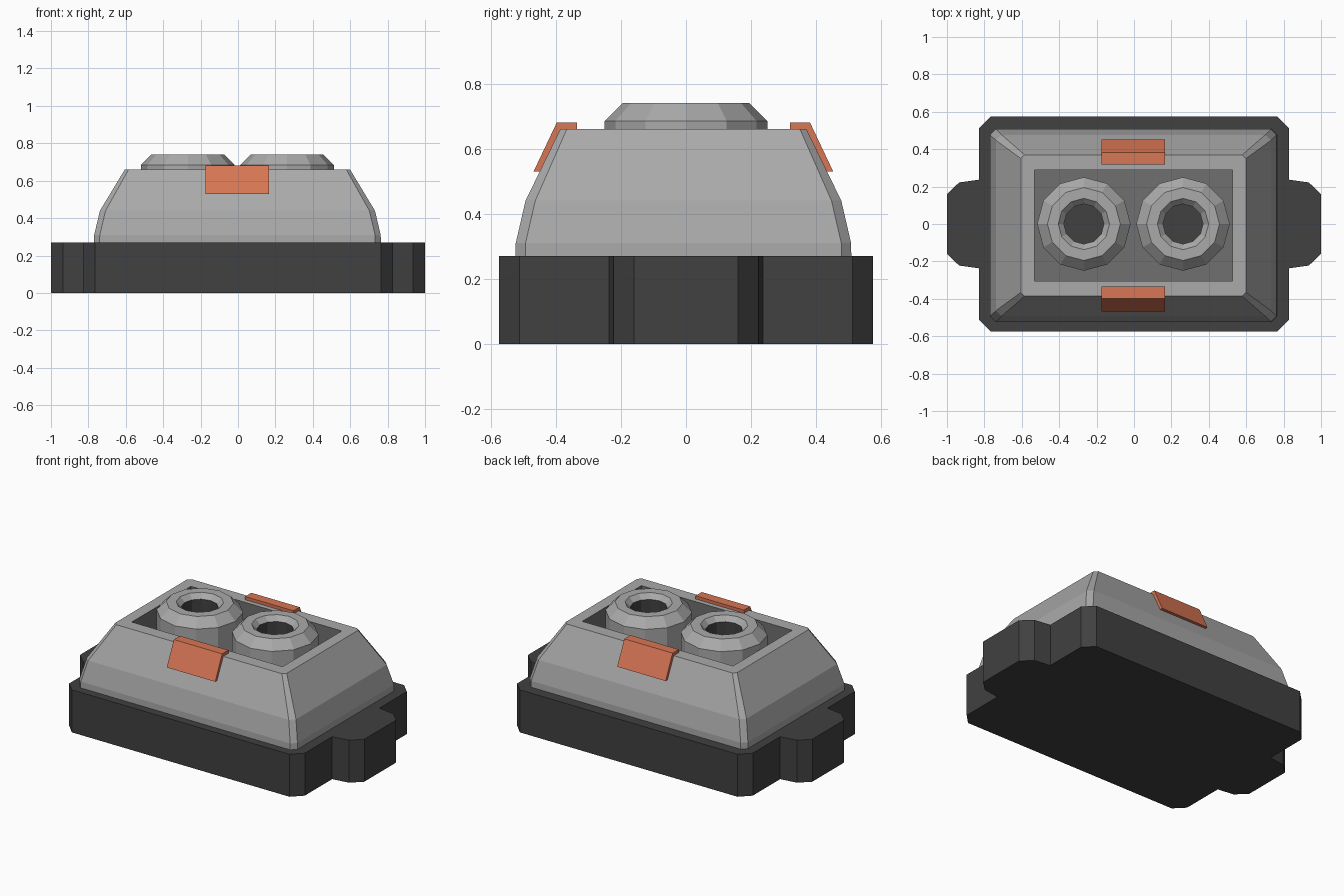
import bpy, bmesh, math

if "Cube" in bpy.data.objects:
    bpy.data.objects.remove(bpy.data.objects["Cube"])


def material(name, color):
    m = bpy.data.materials.new(name)
    m.diffuse_color = (*color, 1)
    m.use_nodes = True
    m.node_tree.nodes["Principled BSDF"].inputs["Base Color"].default_value = m.diffuse_color
    return m


DARK = material("charcoal", (0.052, 0.052, 0.052))
GREY = material("light grey", (0.40, 0.40, 0.40))
MID = material("mid grey", (0.16, 0.16, 0.16))
ORANGE = material("orange", (0.68, 0.18, 0.09))

CX, CY = -0.003, -0.008  # housing sits slightly off centre


def loft(name, rings, mats, cap_mats):
    """Skin a stack of equal-length rings; mats per band, cap_mats (first, last)."""
    used = list(dict.fromkeys(mats + list(cap_mats)))
    me = bpy.data.meshes.new(name)
    for m in used:
        me.materials.append(m)
    bm = bmesh.new()
    loops = [[bm.verts.new(p) for p in r] for r in rings]
    n = len(loops[0])
    for a, b, m in zip(loops, loops[1:], mats):
        for i in range(n):
            j = (i + 1) % n
            bm.faces.new((a[i], a[j], b[j], b[i])).material_index = used.index(m)
    bm.faces.new(loops[0][::-1]).material_index = used.index(cap_mats[0])
    bm.faces.new(loops[-1]).material_index = used.index(cap_mats[1])
    bmesh.ops.recalc_face_normals(bm, faces=bm.faces)
    bm.to_mesh(me)
    bm.free()
    ob = bpy.data.objects.new(name, me)
    bpy.context.collection.objects.link(ob)
    return ob


def box_ring(hx, hy, c, z):
    """Rectangle with chamfered corners."""
    q = [(hx, hy - c), (hx - c, hy)]
    pts = q + [(-x, y) for x, y in q[::-1]]
    pts += [(-x, -y) for x, y in q] + [(x, -y) for x, y in q[::-1]]
    return [(x + CX, y + CY, z) for x, y in pts]


# Base plate with side tabs, extruded from one outline
quarter = [(1, 0.16), (0.935, 0.222), (0.828, 0.237), (0.828, 0.512), (0.765, 0.575)]
outline = quarter + [(-x, y) for x, y in quarter[::-1]]
outline += [(-x, -y) for x, y in quarter] + [(x, -y) for x, y in quarter[::-1]]
loft("base_plate", [[(x, y, z) for x, y in outline] for z in (0, 0.27)], [DARK], (DARK, DARK))

# Tapered housing with a recess in the top
FLOOR = 0.44
loft("housing", [
    box_ring(0.767, 0.516, 0.03, 0.26),
    box_ring(0.766, 0.515, 0.03, 0.31),
    box_ring(0.735, 0.485, 0.03, 0.44),
    box_ring(0.602, 0.378, 0.02, 0.66),
    box_ring(0.53, 0.297, 0.001, 0.66),
    box_ring(0.53, 0.297, 0.001, FLOOR),
], [GREY, GREY, GREY, GREY, MID], (GREY, MID))


# Two hollow sockets standing in the recess
def socket(name, cx, sides=12):
    profile = [(0.25, FLOOR - 0.02), (0.25, 0.685), (0.195, 0.74),
               (0.137, 0.74), (0.107, 0.71), (0.107, 0.55)]
    rings = [[(cx + r * math.sin(math.tau * i / sides),
               r * math.cos(math.tau * i / sides), z) for i in range(sides)]
             for r, z in profile]
    loft(name, rings, [GREY] * 4 + [DARK], (GREY, DARK))


for side, label in ((-1, "left"), (1, "right")):
    socket(label + "_socket", CX + side * 0.265)

# Bent clips over the front and back edges
clip = [(0.327, 0.655), (0.327, 0.68), (0.389, 0.68), (0.46, 0.53), (0.438, 0.53), (0.372, 0.655)]
for side, label in ((-1, "front"), (1, "back")):
    loft(label + "_clip", [[(x + CX, side * y + CY, z) for y, z in clip] for x in (-0.17, 0.17)],
         [ORANGE], (ORANGE, ORANGE))
